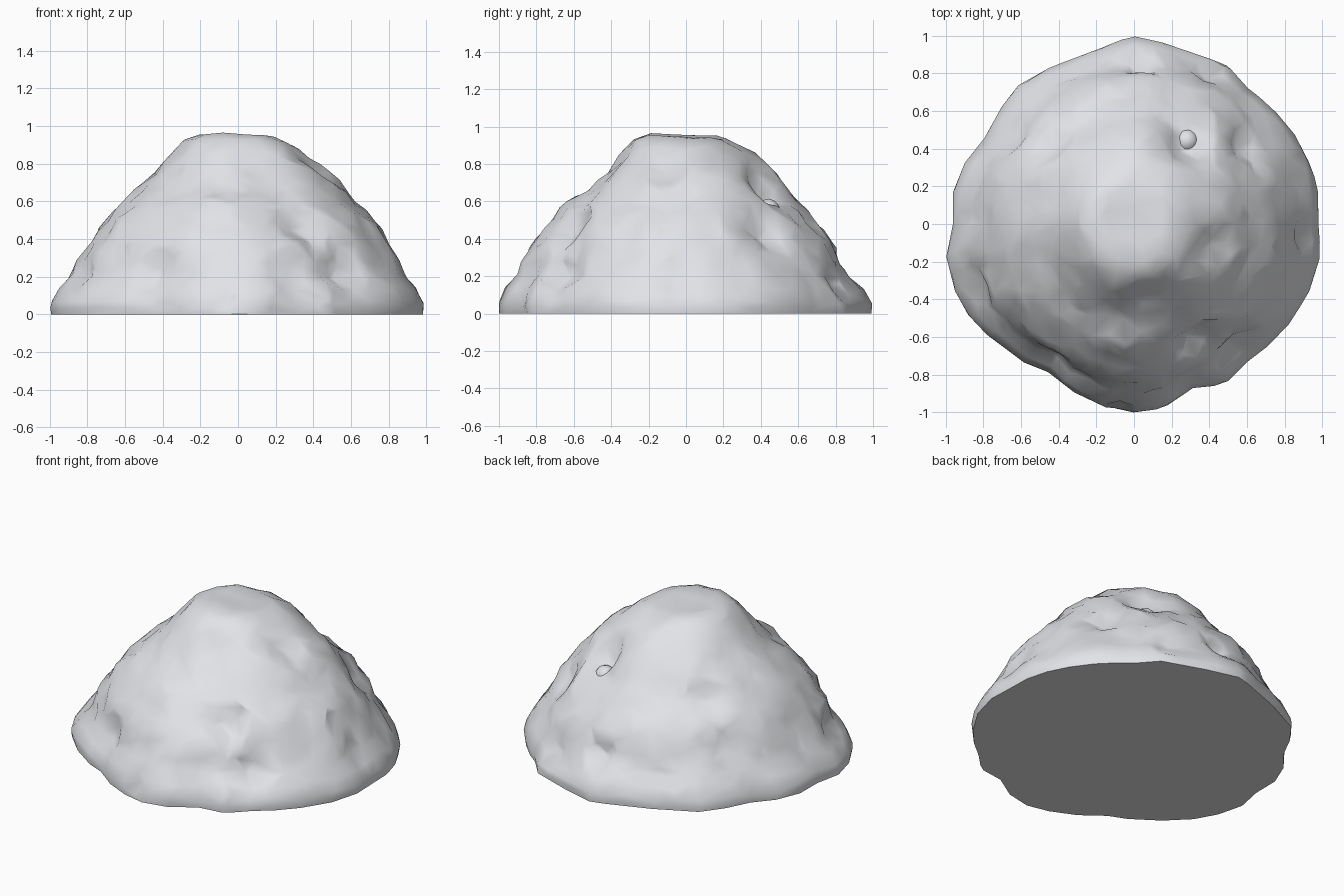
import bpy, bmesh, math, random
from mathutils import Vector, noise

random.seed(4)
if "Cube" in bpy.data.objects:
    bpy.data.objects.remove(bpy.data.objects["Cube"], do_unlink=True)

stone = bpy.data.materials.new("pale grey stone")
stone.use_nodes = True
stone.diffuse_color = (0.79, 0.8, 0.83, 1)
stone.node_tree.nodes["Principled BSDF"].inputs["Base Color"].default_value = stone.diffuse_color

# distance from the base centre at each elevation (degrees), for four sides
ELEVATIONS = [0, 3, 8, 13, 25, 35, 43, 52, 60, 66, 73, 78, 84, 90]
SIDES = [
    [.99, 1, .97, .93, .885, .87, .865, .905, .925, .925, .95, .965, .95, .945],   # left
    [.99, 1, .96, .91, .875, .845, .85, .87, .895, .925, .95, .965, .95, .945],  # back
    [.99, 1, .96, .91, .88, .87, .865, .865, .87, .91, .97, .98, .96, .945],  # right
    [.99, 1, .975, .92, .9, .865, .855, .825, .86, .91, .975, .98, .955, .945],   # front
]
# outline of the foot, one radius per 10 degrees counter-clockwise from +x
FOOT = [.985, .995, .99, .975, .96, .945, .985, .965, .975, 1, .955, .94,
        .945, .965, .94, .915, .96, .98, .965, 1.015, 1.02, 1.005, .97, .945,
        .915, .95, .985, 1.01, .985, .93, .98, .955, .97, .985, 1, 1.005]
# hollows (positive) and bulges (negative): centre, size, depth
HOLLOWS = [((.29, .46, .68), .13, .11), ((.04, .84, .25), .07, .08),
           ((.5, -.64, .22), .13, .1), ((.36, -.63, .45), .12, .07),
           ((.6, .42, .43), .12, .08), ((.42, .82, .15), .08, .06),
           ((-.45, -.74, .2), .1, .04), ((-.86, -.33, .22), .08, .05),
           ((.92, -.07, .2), .08, .05), ((-.28, .56, .62), .1, .04),
           ((-.46, .42, .62), .1, .06), ((.46, -.1, .78), .09, .05),
           ((.14, -.38, .8), .09, .04), ((-.1, -.62, .56), .16, -.02),
           ((-.07, -.97, .08), .05, .04), ((-.67, .5, .36), .09, .05),
           ((0, .1, .94), .12, .015)]


def blend(values, position):
    """Read a closed list at a fractional position."""
    i = math.floor(position)
    n = len(values)
    return values[i % n] + (values[(i + 1) % n] - values[i % n]) * (position - i)


def side_radius(side, elevation):
    for i in range(len(side) - 1):
        low, high = ELEVATIONS[i:i + 2]
        if elevation <= high:
            return side[i] + (side[i + 1] - side[i]) * (elevation - low) / (high - low)
    return side[-1]


def shape(d):
    """Move a point of the unit half sphere onto the mound."""
    elevation = math.degrees(math.asin(max(0, min(1, d.z))))
    turn = math.atan2(d.y, d.x) / math.tau % 1
    r = blend([side_radius(s, elevation) for s in SIDES], turn * 4)
    # foot outline, fading out up the slope
    fade = min(1, max(0, 1 - (elevation - 4) / 30))
    r *= 1 + (blend(FOOT, turn * 36) - 1) * fade
    # broad lumps and small chips on the slope
    slope = min(1, elevation / 15) * min(1, (90 - elevation) / 25)
    r += slope * (.018 * noise.noise(d * 4 + Vector((3, 7, 1))) + .022 * noise.noise(d * 8) - .003)
    p = d * r
    for centre, size, depth in HOLLOWS:
        r -= depth * math.exp(-((p - Vector(centre)).length / size) ** 2)
    return d * r


def finish(bm, name, location=(0, 0, 0), keep=1.0):
    """Make a stone object, reduced to chunky facets where keep is below one."""
    bmesh.ops.recalc_face_normals(bm, faces=bm.faces[:])
    mesh = bpy.data.meshes.new(name)
    bm.to_mesh(mesh)
    bm.free()
    obj = bpy.data.objects.new(name, mesh)
    bpy.context.collection.objects.link(obj)
    obj.location = location
    mesh.materials.append(stone)
    bpy.ops.object.select_all(action='DESELECT')
    obj.select_set(True)
    bpy.context.view_layer.objects.active = obj
    if keep < 1:
        facets = obj.modifiers.new("facets", 'DECIMATE')
        facets.ratio = keep
        bpy.ops.object.modifier_apply(modifier=facets.name)
    bpy.ops.object.shade_smooth_by_angle(angle=math.radians(50))


# rocky mound, cut flat underneath
bm = bmesh.new()
bmesh.ops.create_icosphere(bm, subdivisions=6, radius=1)
for v in bm.verts:
    v.co += Vector([random.uniform(-.006, .006) for _ in range(3)])
    v.co.normalize()
bmesh.ops.bisect_plane(bm, geom=bm.verts[:] + bm.edges[:] + bm.faces[:],
                       plane_co=(0, 0, 0), plane_no=(0, 0, 1), clear_inner=True)
for v in bm.verts:
    v.co = shape(v.co.normalized())
bmesh.ops.contextual_create(bm, geom=[e for e in bm.edges if e.is_boundary])
finish(bm, "rocky_mound", keep=.14)

# small stone half buried in the upper hollow
bm = bmesh.new()
bmesh.ops.create_icosphere(bm, subdivisions=2, radius=.065)
finish(bm, "hollow_pebble", (.28, .44, .55))
